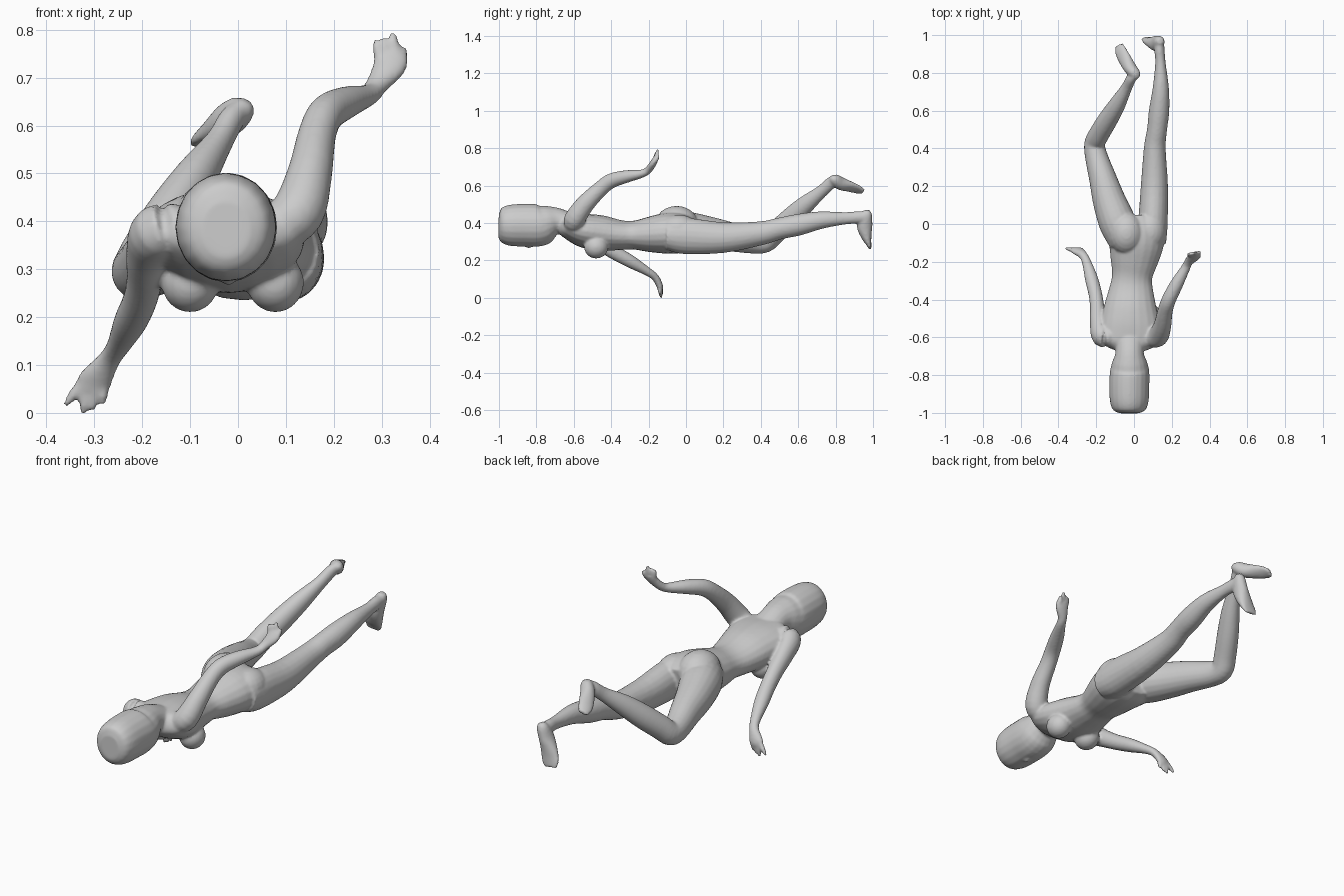
import bpy, bmesh, math
from mathutils import Vector

SIDES = 20
parts = []


def finish(bm, name):
    me = bpy.data.meshes.new(name)
    bmesh.ops.recalc_face_normals(bm, faces=bm.faces)
    bm.to_mesh(me)
    bm.free()
    ob = bpy.data.objects.new(name, me)
    bpy.context.collection.objects.link(ob)
    parts.append(ob)


def spline(pts, steps=4):
    """Catmull-Rom through (x, y, z, half width, half height) stations."""
    p = [pts[0]] + pts + [pts[-1]]
    out = []
    for a, b, c, d in zip(p, p[1:], p[2:], p[3:]):
        for i in range(steps):
            t = i / steps
            out.append([0.5 * (2*q + (r-o)*t + (2*o-5*q+4*r-s)*t*t + (3*q-o-3*r+s)*t**3)
                        for o, q, r, s in zip(a, b, c, d)])
    return out + [list(pts[-1])]


def loft(name, pts, width=(1, 0, 0)):
    st = spline(pts)
    bm = bmesh.new()
    rings = []
    for i, s in enumerate(st):
        a, b = st[max(i-1, 0)], st[min(i+1, len(st)-1)]
        t = (Vector(b[:3]) - Vector(a[:3])).normalized()
        w = Vector(width)
        w = (w - t * w.dot(t)).normalized()
        h = t.cross(w)
        c = Vector(s[:3])
        rings.append([bm.verts.new(c + w*max(s[3], .002)*math.cos(k) + h*max(s[4], .002)*math.sin(k))
                      for k in (2*math.pi*j/SIDES for j in range(SIDES))])
    for r, q in zip(rings, rings[1:]):
        for j in range(SIDES):
            k = (j+1) % SIDES
            bm.faces.new((r[j], r[k], q[k], q[j]))
    bm.faces.new(rings[0])
    bm.faces.new(rings[-1])
    finish(bm, name)


def ball(name, c, r):
    bm = bmesh.new()
    bmesh.ops.create_uvsphere(bm, u_segments=20, v_segments=12, radius=1)
    for v in bm.verts:
        v.co = Vector(c) + Vector(a*b for a, b in zip(v.co, r))
    finish(bm, name)


# head and neck
loft("head", [(-.025, -1.002, .385, .05, .06), (-.025, -.985, .385, .085, .093),
              (-.025, -.94, .387, .102, .11), (-.025, -.86, .388, .106, .114),
              (-.023, -.78, .388, .104, .112), (-.023, -.73, .403, .092, .092),
              (-.023, -.68, .408, .075, .07), (-.02, -.6, .385, .08, .06)])
ball("nose", (-.02, -.84, .282), (.014, .025, .016))

# torso, chest and seat
loft("torso", [(-.023, -.665, .395, .08, .05), (-.022, -.63, .382, .15, .066),
               (-.02, -.55, .36, .16, .09), (-.02, -.45, .345, .142, .095),
               (-.015, -.35, .335, .118, .08), (-.01, -.28, .335, .107, .077),
               (0, -.2, .338, .125, .094), (.012, -.1, .345, .147, .11),
               (.01, -.02, .345, .15, .105), (.01, .04, .34, .11, .08)])
for x in (-.1, .078):
    ball("breast", (x, -.48, .272), (.06, .065, .062))
ball("seat_left", (-.04, -.05, .395), (.095, .115, .096))
ball("seat_right", (.085, -.04, .36), (.085, .11, .085))

# straight leg and foot
loft("leg_right", [(.095, -.1, .335, .075, .08), (.1, 0, .33, .078, .097),
                   (.108, .2, .322, .072, .082), (.11, .4, .345, .058, .064),
                   (.122, .5, .37, .053, .058), (.133, .6, .39, .054, .058),
                   (.142, .72, .415, .043, .047), (.14, .85, .425, .028, .033),
                   (.135, .92, .43, .027, .033), (.135, .97, .435, .025, .028)])
loft("foot_right", [(.14, .968, .468, .015, .015), (.135, .966, .445, .028, .03),
                    (.118, .955, .385, .034, .042), (.096, .965, .325, .044, .027),
                    (.082, .978, .285, .045, .013), (.078, .984, .262, .035, .008)])

# bent leg and foot
loft("leg_left", [(-.05, -.1, .37, .08, .08), (-.085, 0, .362, .098, .098),
                  (-.13, .12, .345, .088, .09), (-.165, .24, .325, .073, .078),
                  (-.2, .36, .3, .06, .064), (-.208, .425, .3, .055, .058),
                  (-.185, .475, .345, .054, .058), (-.14, .55, .415, .052, .058),
                  (-.09, .63, .49, .044, .05), (-.04, .72, .565, .029, .034),
                  (-.015, .77, .61, .027, .032), (.005, .79, .632, .022, .026)])
loft("foot_left", [(.018, .785, .652, .014, .014), (.008, .793, .636, .028, .03),
                   (-.02, .825, .612, .034, .036), (-.05, .875, .594, .038, .023),
                   (-.07, .915, .58, .036, .015), (-.078, .948, .567, .024, .01)],
     width=(.8, .2, .5))

# arms
loft("arm_right", [(.08, -.6, .385, .05, .05), (.125, -.595, .42, .056, .056),
                   (.15, -.54, .5, .047, .05), (.165, -.46, .58, .04, .042),
                   (.185, -.4, .625, .038, .04), (.225, -.32, .648, .035, .034),
                   (.272, -.235, .664, .025, .022), (.29, -.2, .685, .024, .02),
                   (.317, -.172, .725, .036, .018), (.32, -.16, .748, .034, .014)])
loft("arm_left", [(-.12, -.595, .385, .05, .05), (-.168, -.595, .378, .056, .058),
                  (-.19, -.52, .335, .044, .05), (-.195, -.44, .28, .038, .042),
                  (-.205, -.37, .235, .036, .038), (-.225, -.29, .19, .035, .034),
                  (-.25, -.205, .14, .025, .023), (-.27, -.165, .11, .024, .02),
                  (-.298, -.142, .068, .036, .018), (-.308, -.138, .045, .034, .014)])

# fingers: knuckle to tip
fingers = [((.297, -.165, .74), (.285, -.16, .78)), ((.31, -.162, .745), (.303, -.156, .785)),
           ((.327, -.16, .745), (.324, -.15, .795)), ((.34, -.16, .735), (.348, -.146, .765)),
           ((-.285, -.14, .05), (-.28, -.14, .018)), ((-.302, -.138, .045), (-.305, -.136, .005)),
           ((-.318, -.137, .045), (-.325, -.132, -.003)), ((-.33, -.137, .055), (-.362, -.128, .015))]
for a, b in fingers:
    m = [(p + q) / 2 for p, q in zip(a, b)]
    loft("finger", [(*a, .013, .012), (*m, .011, .011), (*b, .006, .006)])

# fuse every part into one smooth skin
bpy.ops.object.select_all(action='DESELECT')
for ob in parts:
    ob.select_set(True)
body = parts[0]
bpy.context.view_layer.objects.active = body
bpy.ops.object.join()
body.name = "reclining_body"
rm = body.modifiers.new("fuse", 'REMESH')
rm.mode = 'VOXEL'
rm.voxel_size = .0065
rm.use_smooth_shade = True
sm = body.modifiers.new("relax", 'SMOOTH')
sm.factor = .5
sm.iterations = 6
